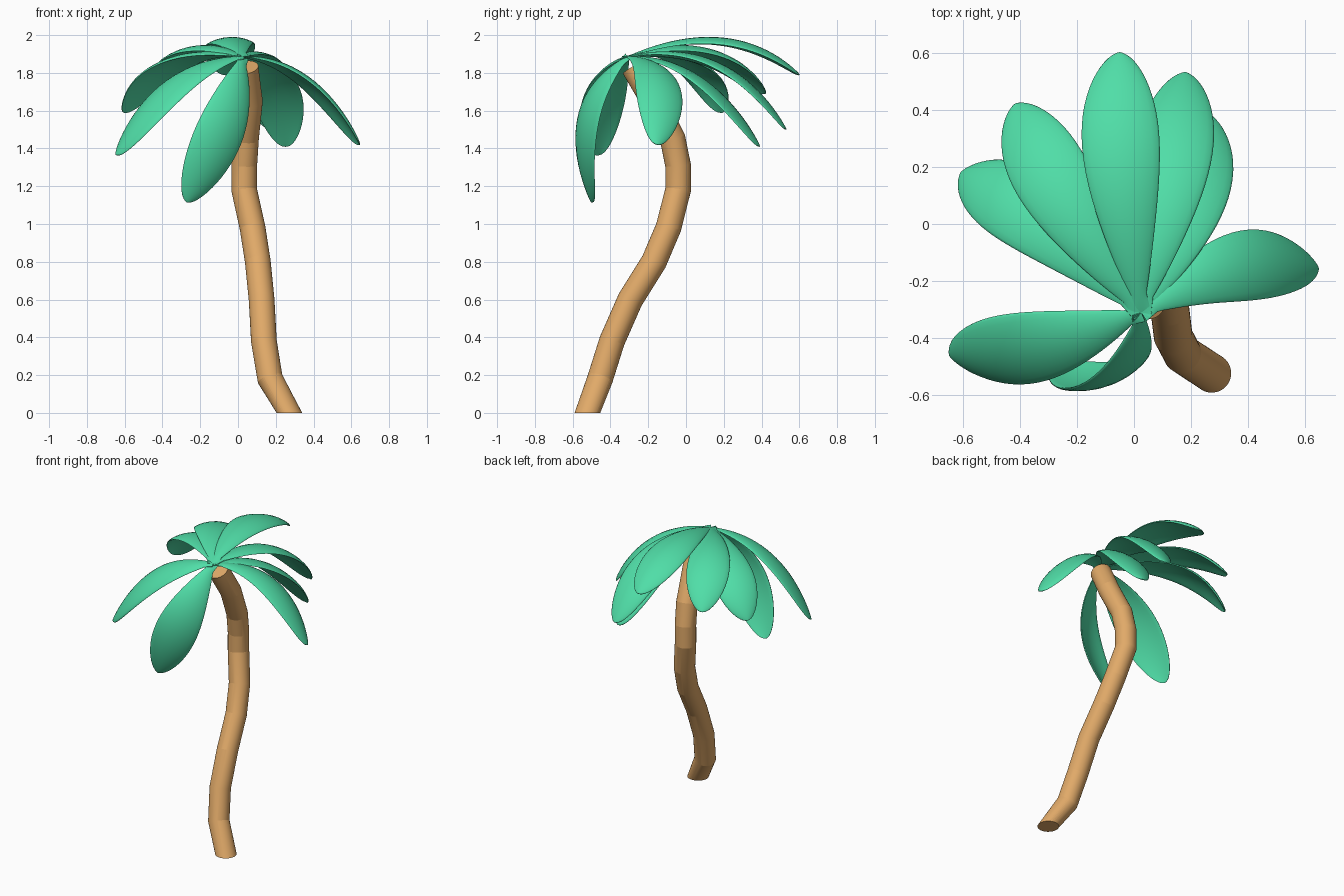
import bpy, bmesh, math
from mathutils import Vector as V

if "Cube" in bpy.data.objects:
    bpy.data.objects.remove(bpy.data.objects["Cube"])


def material(name, rgb):
    m = bpy.data.materials.new(name)
    m.diffuse_color = (*rgb, 1)
    m.use_nodes = True
    m.node_tree.nodes["Principled BSDF"].inputs["Base Color"].default_value = m.diffuse_color
    return m


BARK = material("tan bark", (0.75, 0.40, 0.14))
LEAF = material("palm green", (0.08, 0.73, 0.39))


def finish(name, bm, mat, angle):
    bmesh.ops.recalc_face_normals(bm, faces=bm.faces)
    me = bpy.data.meshes.new(name)
    bm.to_mesh(me)
    bm.free()
    me.materials.append(mat)
    ob = bpy.data.objects.new(name, me)
    bpy.context.collection.objects.link(ob)
    bpy.ops.object.select_all(action='DESELECT')
    ob.select_set(True)
    bpy.context.view_layer.objects.active = ob
    bpy.ops.object.shade_smooth_by_angle(angle=math.radians(angle))
    return ob


# Trunk: a round tube swept along a bent path, flat at the ground
path = [V(p) for p in [
    (0.272, -0.522, 0), (0.17, -0.455, 0.18), (0.137, -0.392, 0.38),
    (0.125, -0.295, 0.6), (0.105, -0.17, 0.8), (0.077, -0.093, 0.98),
    (0.033, -0.042, 1.18), (0.033, -0.042, 1.31), (0.042, -0.07, 1.45),
    (0.063, -0.17, 1.65), (0.04, -0.275, 1.83)]]
SIDES = 48
bm = bmesh.new()
rings = []
for i, p in enumerate(path):
    if i == 0:
        t = V((0, 0, 1))
    else:
        t = (p - path[i - 1]).normalized()
        if i < len(path) - 1:
            t = (t + (path[i + 1] - p).normalized()).normalized()
    u = (V((1, 0, 0)) - t * t.x).normalized()
    w = t.cross(u)
    rings.append([bm.verts.new(p + 0.068 * (u * math.cos(a) + w * math.sin(a)))
                  for a in (2 * math.pi * k / SIDES for k in range(SIDES))])
for a, b in zip(rings, rings[1:]):
    for k in range(SIDES):
        j = (k + 1) % SIDES
        bm.faces.new((a[k], a[j], b[j], b[k]))
bm.faces.new(rings[0][::-1])
bm.faces.new(rings[-1])
finish("trunk", bm, BARK, 8)


# Leaf: a cupped blade along an arch through root, middle and tip
ROOT = V((0.025, -0.31, 1.885))
ROWS, COLS = 32, 10


def leaf(name, mid, tip, up, half=0.136, cup=0.028):
    mid, tip, up = V(mid), V(tip), V(up).normalized()
    chord = tip - ROOT
    bulge = mid - (ROOT + tip) / 2
    bm = bmesh.new()
    top, low = [], []
    for i in range(ROWS + 1):
        t = 0.5 - 0.5 * math.cos(math.pi * i / ROWS)
        c = ROOT + chord * t + bulge * 4 * t * (1 - t)
        tan = (chord + bulge * 4 * (1 - 2 * t)).normalized()
        side = (chord.cross(up) - tan * tan.dot(chord.cross(up))).normalized()
        nor = side.cross(tan)
        f = max(0.0, math.sin(math.pi * t ** 1.45)) ** 0.52
        w = max(half * f, 0.035 * (1 - 3 * t), 0.002)
        ra, rb = [], []
        for k in range(COLS + 1):
            s = -math.cos(math.pi * k / COLS)
            p = c + side * w * s - nor * cup * f * s * s
            th = nor * (0.002 + 0.011 * f * math.sqrt(max(0, 1 - s * s)))
            ra.append(bm.verts.new(p + th))
            rb.append(bm.verts.new(p - th))
        top.append(ra)
        low.append(rb)
    loops = [a + b[::-1] for a, b in zip(top, low)]
    n = len(loops[0])
    for a, b in zip(loops, loops[1:]):
        for k in range(n):
            j = (k + 1) % n
            bm.faces.new((a[k], a[j], b[j], b[k]))
    bm.faces.new(loops[0])
    bm.faces.new(loops[-1])
    finish(name, bm, LEAF, 50)


leaf("back_leaf", (-0.04, 0.19, 1.975), (-0.05, 0.6, 1.79), (0, -0.1, 1))
leaf("back_left_leaf", (-0.25, 0.1, 1.92), (-0.415, 0.42, 1.69), (0, 0, 1))
leaf("left_leaf", (-0.35, 0.025, 1.86), (-0.605, 0.18, 1.59), (0, 0.1, 1))
leaf("back_right_leaf", (0.12, 0.165, 1.845), (0.18, 0.53, 1.5), (-0.1, 0, 1))
leaf("right_back_leaf", (0.18, 0.07, 1.77), (0.25, 0.39, 1.41), (-0.1, 0, 1))
leaf("right_leaf", (0.36, -0.15, 1.77), (0.645, -0.155, 1.42), (0, 0.05, 1),
     half=0.125)
leaf("front_left_leaf", (-0.34, -0.435, 1.74), (-0.645, -0.46, 1.365),
     (0, -0.3, 1))
leaf("front_leaf", (-0.06, -0.54, 1.55), (-0.27, -0.5, 1.115),
     (0.5, -0.75, 0.4))
